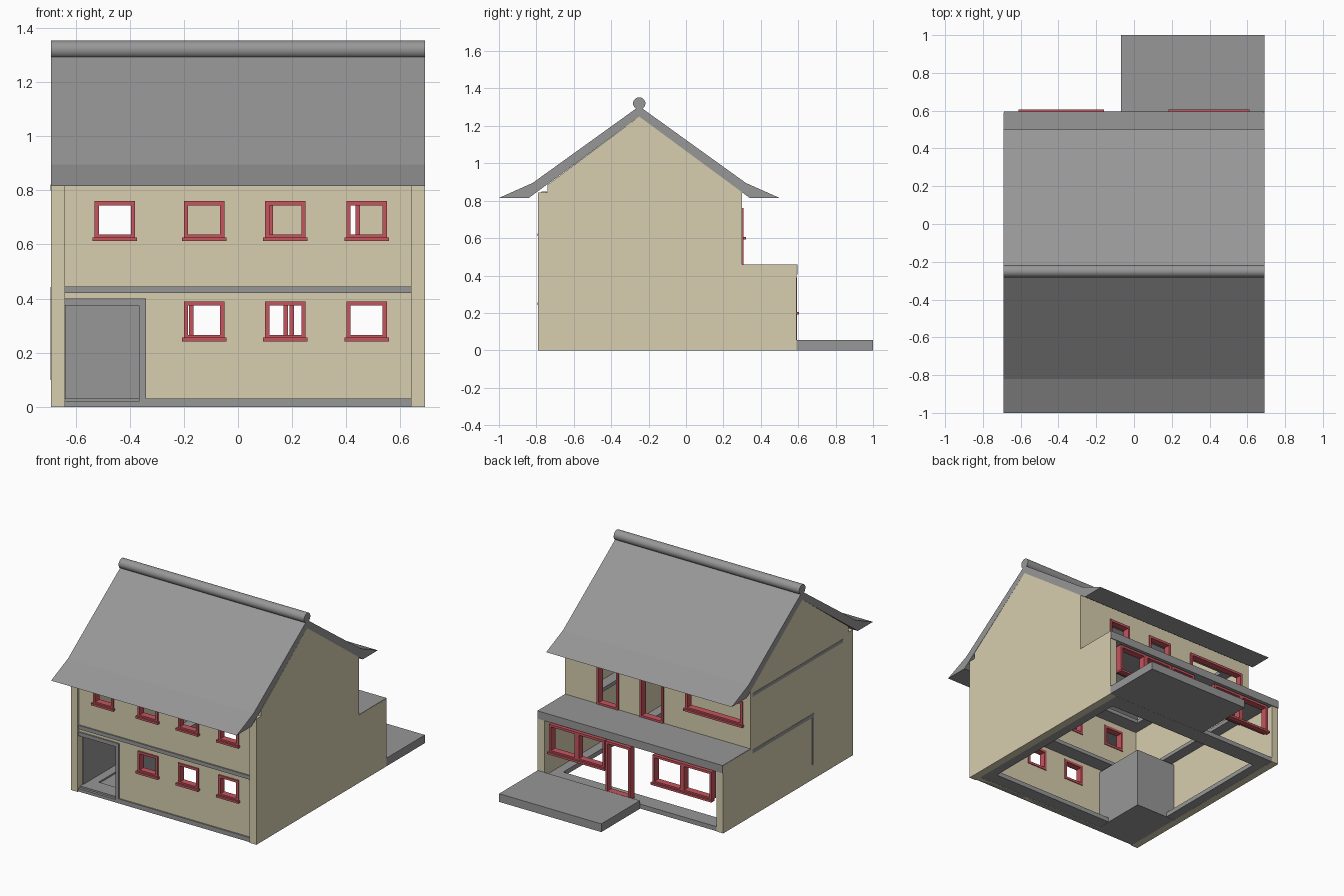
import bpy
import bmesh
import math

if "Cube" in bpy.data.objects:
    bpy.data.objects.remove(bpy.data.objects["Cube"], do_unlink=True)


def material(name, rgb):
    mat = bpy.data.materials.new(name)
    mat.use_nodes = True
    mat.diffuse_color = (*rgb, 1)
    mat.node_tree.nodes["Principled BSDF"].inputs["Base Color"].default_value = (*rgb, 1)
    return mat


CREAM = material("cream_plaster", (0.68, 0.62, 0.43))
GREY = material("grey_slate", (0.31, 0.31, 0.31))
RED = material("red_frame", (0.56, 0.09, 0.11))


def finish(name, bm, mat):
    bmesh.ops.recalc_face_normals(bm, faces=bm.faces)
    mesh = bpy.data.meshes.new(name)
    bm.to_mesh(mesh)
    bm.free()
    mesh.materials.append(mat)
    obj = bpy.data.objects.new(name, mesh)
    bpy.context.collection.objects.link(obj)
    return obj


def box(name, x, y, z, mat):
    bm = bmesh.new()
    bmesh.ops.create_cube(bm, size=1)
    for v in bm.verts:
        v.co = [lo + (c + 0.5) * (hi - lo) for c, (lo, hi) in zip(v.co, (x, y, z))]
    return finish(name, bm, mat)


def extrude_x(name, profile, x0, x1, mat):
    """Prism from a (y, z) profile, running along x."""
    bm = bmesh.new()
    ends = [[bm.verts.new((x, y, z)) for y, z in profile] for x in (x0, x1)]
    for loop in ends:
        bm.faces.new(loop)
    for i in range(len(profile)):
        j = (i + 1) % len(profile)
        bm.faces.new((ends[0][i], ends[0][j], ends[1][j], ends[1][i]))
    return finish(name, bm, mat)


def pierced(name, a, b, holes, place, thickness, mat):
    """Panel over ranges a and b with rectangular holes (a0, a1, b0, b1)."""
    aa = sorted({*a, *(v for h in holes for v in h[:2])})
    bb = sorted({*b, *(v for h in holes for v in h[2:])})
    bm = bmesh.new()
    grid = [[bm.verts.new(place(u, v)) for v in bb] for u in aa]
    for i in range(len(aa) - 1):
        for j in range(len(bb) - 1):
            u, v = (aa[i] + aa[i + 1]) / 2, (bb[j] + bb[j + 1]) / 2
            if not any(h[0] < u < h[1] and h[2] < v < h[3] for h in holes):
                bm.faces.new((grid[i][j], grid[i + 1][j], grid[i + 1][j + 1], grid[i][j + 1]))
    loose = [v for v in bm.verts if not v.link_faces]
    bmesh.ops.delete(bm, geom=loose, context='VERTS')
    obj = finish(name, bm, mat)
    mod = obj.modifiers.new("thickness", 'SOLIDIFY')
    mod.thickness = thickness
    mod.offset = 0
    return obj


def upright(name, x, z, holes, y, thickness, mat):
    return pierced(name, x, z, holes, lambda u, v: (u, y, v), thickness, mat)


def ring(name, x, y, z, border, thickness):
    hole = (x[0] + border, x[1] - border, y[0] + border, y[1] - border)
    return pierced(name, x, y, [hole], lambda u, v: (u, v, z), thickness, GREY)


def window(name, opening, y, side, panes=1, sill=True):
    """Red frame in an opening; side is the outward y direction."""
    x0, x1, z0, z1 = opening
    t = 0.016
    width = (x1 - x0) / panes
    holes = [(x0 + i * width + t, x0 + (i + 1) * width - t, z0 + t, z1 - t)
             for i in range(panes)]
    upright(name + "_frame", (x0, x1), (z0, z1), holes, y, 0.045, RED)
    if sill:
        box(name + "_sill", (x0 - 0.007, x1 + 0.007),
            sorted((y, y + side * 0.035)), (z0 - 0.008, z0 + 0.006), RED)


# Side walls with gables, and front corner pillars
gable = [(-0.74, 0), (0.59, 0), (0.59, 0.455), (0.30, 0.455),
         (0.30, 0.845), (-0.25, 1.25), (-0.74, 0.885)]
for side, s in (("left", 1), ("right", -1)):
    x0, x1 = sorted((s * 0.64, s * 0.69))
    extrude_x(side + "_wall", gable, x0, x1, CREAM)
    box(side + "_front_pillar", (x0, x1), (-0.79, -0.74), (0, 0.845), CREAM)

# Front wall with its openings
columns = (-0.53, -0.20, 0.10, 0.40)
openings = [(c, c + 0.15, 0.62, 0.76) for c in columns]
openings += [(c, c + 0.15, 0.25, 0.39) for c in columns[1:]]
porch = (-0.64, -0.34, 0, 0.40)
upright("front_wall", (-0.64, 0.64), (0, 0.85), openings + [porch], -0.758, 0.03, CREAM)
for i, o in enumerate(openings):
    window(f"front_window_{i + 1}", o, -0.76, -1)

# Upper back wall with two tall doors and a wide window
back = [(0.29, 0.45, 0.455, 0.76), (-0.045, 0.13, 0.455, 0.76), (-0.635, -0.21, 0.60, 0.76)]
upright("upper_back_wall", (-0.64, 0.64), (0.43, 0.85), back, 0.285, 0.03, CREAM)
for i, o in enumerate(back):
    window(f"upper_back_window_{i + 1}", o, 0.286, 1, sill=(i == 2))

# Glazed ground floor back: two double windows and a door
window("back_window_left", (0.19, 0.605, 0.20, 0.39), 0.57, 1, panes=2)
window("back_window_right", (-0.605, -0.165, 0.20, 0.39), 0.57, 1, panes=2)
window("back_door", (0, 0.185, 0.04, 0.39), 0.57, 1, sill=False)

# Floors
ring("ground_floor_ring", (-0.688, 0.688), (-0.765, 0.588), 0.016, 0.11, 0.03)
ring("upper_floor_ring", (-0.688, 0.688), (-0.765, 0.50), 0.43, 0.12, 0.025)
ring("attic_floor_ring", (-0.688, 0.688), (-0.765, 0.298), 0.812, 0.12, 0.025)
box("lower_roof_slab", (-0.689, 0.689), (0.27, 0.595), (0.405, 0.458), GREY)
box("terrace", (-0.07, 0.69), (0.59, 1.0), (0, 0.055), GREY)

# Trim across the front
box("front_floor_band", (-0.64, 0.64), (-0.782, -0.75), (0.42, 0.445), GREY)
box("front_base_band", (-0.34, 0.64), (-0.782, -0.75), (0, 0.03), GREY)

# Floor edges showing on the right wall
box("right_upper_line", (-0.692, -0.688), (-0.68, 0.28), (0.80, 0.822), GREY)
box("right_lower_line", (-0.692, -0.688), (-0.37, 0.28), (0.418, 0.442), GREY)
box("right_porch_line", (-0.692, -0.688), (-0.37, -0.355), (0.10, 0.42), GREY)

# Recessed porch lining
depth = (-0.782, -0.37)
box("porch_inner_side", (-0.365, -0.34), depth, (0, 0.40), GREY)
box("porch_ceiling", (-0.64, -0.34), depth, (0.375, 0.40), GREY)
box("porch_floor", (-0.64, -0.34), depth, (0, 0.02), GREY)
box("porch_outer_side", (-0.645, -0.635), (-0.74, -0.37), (0, 0.40), GREY)
box("porch_back", (-0.64, -0.34), (-0.39, -0.37), (0, 0.40), GREY)

# Main roof with flared eaves, mirrored about the ridge
ridge_y = -0.25
half = [(0.57, 0.895), (0.75, 0.815), (0.59, 0.815)]
roof = [(ridge_y, 1.305)] + [(ridge_y + d, z) for d, z in half]
roof += [(ridge_y, 1.25)] + [(ridge_y - d, z) for d, z in reversed(half)]
extrude_x("main_roof", roof, -0.69, 0.69, GREY)

# Ridge roll
bpy.ops.mesh.primitive_cylinder_add(vertices=24, radius=0.033, depth=1.38,
                                    location=(0, ridge_y, 1.32),
                                    rotation=(0, math.pi / 2, 0))
ridge = bpy.context.object
ridge.name = "ridge_roll"
ridge.data.materials.append(GREY)
bpy.ops.object.shade_smooth_by_angle()
